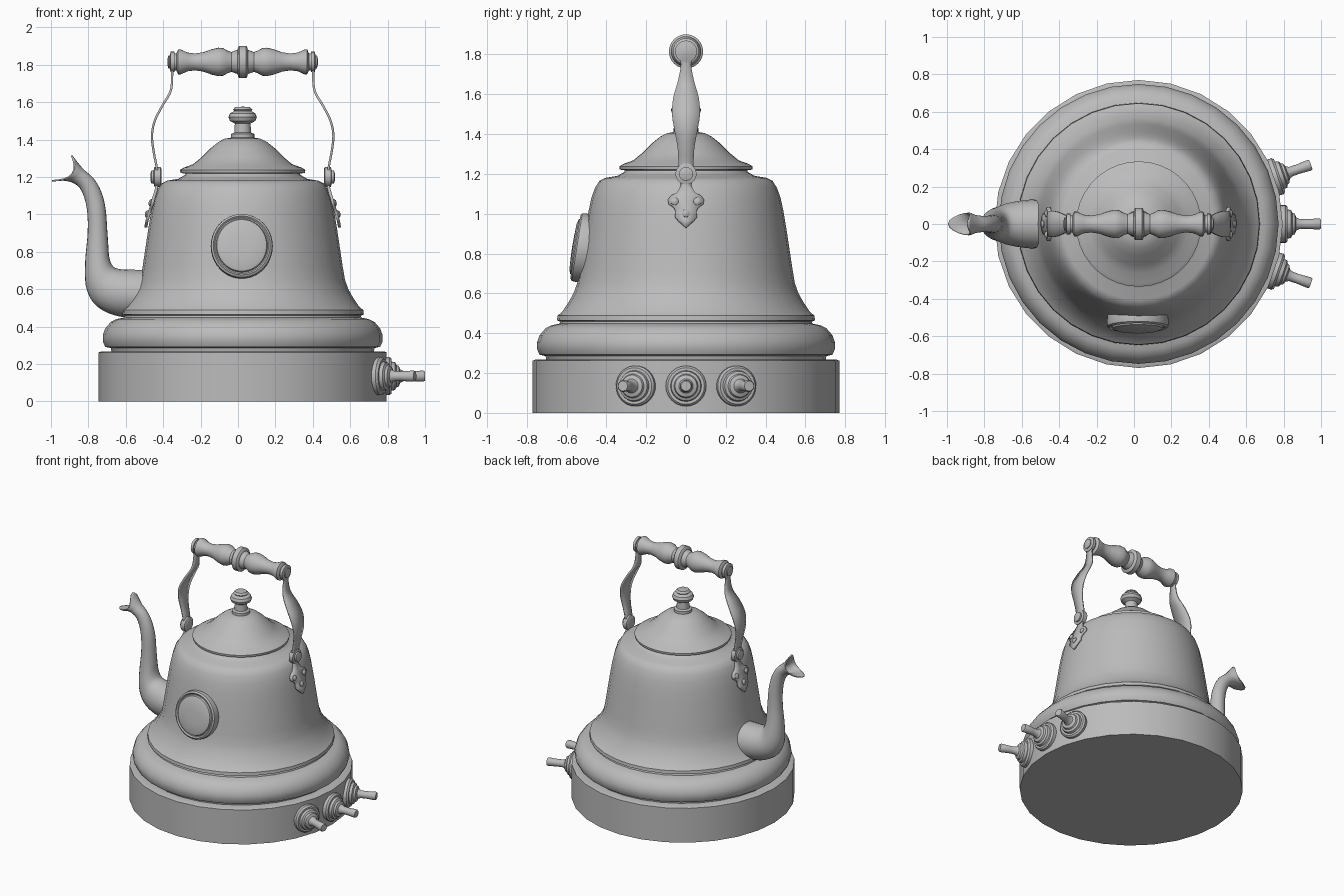
import bpy, bmesh, math
from mathutils import Matrix, Vector

CX = 0.025  # kettle axis
mat = bpy.data.materials.new("plain_grey")
mat.diffuse_color = (0.5, 0.5, 0.5, 1)


def finish(name, bm, angle=35, thick=0):
    bmesh.ops.remove_doubles(bm, verts=bm.verts, dist=1e-5)
    bmesh.ops.recalc_face_normals(bm, faces=bm.faces)
    me = bpy.data.meshes.new(name)
    bm.to_mesh(me)
    bm.free()
    ob = bpy.data.objects.new(name, me)
    bpy.context.collection.objects.link(ob)
    me.materials.append(mat)
    if thick:
        m = ob.modifiers.new("thickness", 'SOLIDIFY')
        m.thickness = thick
        m.offset = 0
    bpy.ops.object.select_all(action='DESELECT')
    ob.select_set(True)
    bpy.context.view_layer.objects.active = ob
    bpy.ops.object.shade_smooth_by_angle(angle=math.radians(angle))
    return ob


def skin(bm, rings, closed=True):
    for a, b in zip(rings, rings[1:]):
        n = len(a)
        for i in range(n if closed else n - 1):
            j = (i + 1) % n
            bm.faces.new((a[i], a[j], b[j], b[i]))


def lathe(name, profile, origin=(CX, 0, 0), axis=(0, 0, 1), segs=32, scale=(1, 1, 1)):
    """Revolve (radius, height) points round an axis; both ends are capped."""
    rot = Vector((0, 0, 1)).rotation_difference(Vector(axis)).to_matrix().to_4x4()
    mx = Matrix.Translation(origin) @ rot @ Matrix.Diagonal((*scale, 1))
    bm = bmesh.new()
    rings = []
    for r, h in profile:
        r = max(r, 0.001)
        rings.append([bm.verts.new(mx @ Vector((r * math.cos(2 * math.pi * i / segs),
                                               r * math.sin(2 * math.pi * i / segs), h)))
                      for i in range(segs)])
    skin(bm, rings)
    bm.faces.new(rings[0])
    bm.faces.new(rings[-1])
    return finish(name, bm)


def smooth_rows(rows, steps=5):
    """Catmull-Rom interpolation of tuples."""
    p = [rows[0]] + list(rows) + [rows[-1]]
    out = []
    for k in range(len(rows) - 1):
        for s in range(steps):
            t = s / steps
            out.append(tuple(0.5 * (2 * b + (c - a) * t + (2 * a - 5 * b + 4 * c - d) * t * t
                                    + (3 * b - a - 3 * c + d) * t ** 3)
                             for a, b, c, d in zip(*p[k:k + 4])))
    return out + [tuple(rows[-1])]


def strip(name, rows, side, thick):
    """Metal strip from rows of (x from axis, z, half width)."""
    bm = bmesh.new()
    rings = [[bm.verts.new((CX + side * x, w * t, z)) for t in (-1, 0, 1)] for x, z, w in rows]
    skin(bm, rings, closed=False)
    return finish(name, bm, thick=thick)


# base drum
lathe("base", [(0.77, 0), (0.77, 0.262), (0.755, 0.268), (0.70, 0.268)], segs=28)

# bell-shaped body
lathe("body", [(0.70, 0.26), (0.705, 0.285), (0.735, 0.292), (0.748, 0.32), (0.748, 0.355),
               (0.735, 0.39), (0.705, 0.425), (0.675, 0.44), (0.635, 0.448), (0.632, 0.458),
               (0.648, 0.465), (0.645, 0.488), (0.62, 0.51), (0.59, 0.555), (0.565, 0.60),
               (0.547, 0.65), (0.535, 0.72), (0.52, 0.82), (0.505, 0.92), (0.49, 1.01),
               (0.475, 1.08), (0.457, 1.13), (0.435, 1.165), (0.405, 1.18), (0.345, 1.19),
               (0.31, 1.21), (0.30, 1.225)], segs=32)

# lid and its knob
lathe("lid", [(0.31, 1.218), (0.333, 1.222), (0.335, 1.238), (0.315, 1.25), (0.265, 1.268),
              (0.22, 1.305), (0.17, 1.355), (0.13, 1.387), (0.095, 1.405), (0.05, 1.412),
              (0, 1.413)], segs=36)
lathe("lid_knob", [(0.062, 1.405), (0.062, 1.43), (0.045, 1.437), (0.042, 1.485), (0.068, 1.50),
                   (0.076, 1.52), (0.068, 1.54), (0.045, 1.552), (0.052, 1.56), (0.04, 1.573),
                   (0, 1.576)], segs=24)

# turned handle grip, mirrored profile along x
half = [(0.086, 0.018), (0.08, 0.024), (0.064, 0.028), (0.06, 0.042), (0.053, 0.06),
        (0.06, 0.08), (0.074, 0.105), (0.076, 0.13), (0.068, 0.165), (0.052, 0.21),
        (0.045, 0.255), (0.05, 0.295), (0.066, 0.33), (0.066, 0.345), (0.045, 0.355), (0.045, 0.37)]
lathe("handle_grip", [(r, -h) for r, h in reversed(half)] + half,
      (CX, 0, 1.815), (1, 0, 0), 24)

# handle straps, pivots and riveted plates on both sides
strap = smooth_rows([(0.378, 1.85, 0.025), (0.38, 1.81, 0.038), (0.377, 1.75, 0.026),
                     (0.385, 1.66, 0.042), (0.43, 1.58, 0.064), (0.47, 1.50, 0.07),
                     (0.485, 1.42, 0.058), (0.475, 1.33, 0.042), (0.46, 1.25, 0.038),
                     (0.46, 1.18, 0.035)])
plate = [(0.457, 1.215, 0.03), (0.46, 1.14, 0.026), (0.47, 1.105, 0.045), (0.475, 1.09, 0.075),
         (0.48, 1.07, 0.09), (0.485, 1.05, 0.088), (0.492, 1.03, 0.06), (0.499, 1.01, 0.052),
         (0.505, 0.985, 0.056), (0.512, 0.965, 0.04), (0.518, 0.93, 0.002)]
for side, label in ((-1, "left"), (1, "right")):
    strip(label + "_handle_strap", strap, side, 0.012)
    strip(label + "_hinge_plate", plate, side, 0.016)
    ax = (side, 0, 0)
    lathe(label + "_grip_bolt", [(0.055, 0.365), (0.055, 0.385), (0.035, 0.39),
                                 (0.035, 0.397), (0.015, 0.402)], (CX, 0, 1.815), ax, 20)
    lathe(label + "_pivot", [(0.045, 0.435), (0.053, 0.44), (0.053, 0.472), (0.035, 0.476),
                             (0.035, 0.488), (0.015, 0.494)], (CX, 0, 1.2), ax, 20)
    for k, (x, y, z) in enumerate(((0.482, -0.057, 1.06), (0.482, 0.057, 1.06), (0.502, 0, 1.0))):
        lathe(f"{label}_rivet_{k}", [(0.02, 0), (0.02, 0.012), (0.012, 0.019), (0, 0.021)],
              (CX + side * x, y, z), (side, 0, 0.25), 12)

# curved spout: rows of lower/outer x z, upper/inner x z, half width
spout = smooth_rows([(-0.42, 0.445, -0.42, 0.70, 0.13), (-0.58, 0.45, -0.56, 0.70, 0.125),
                     (-0.69, 0.475, -0.64, 0.705, 0.11), (-0.77, 0.53, -0.675, 0.725, 0.09),
                     (-0.81, 0.62, -0.692, 0.77, 0.075), (-0.813, 0.75, -0.697, 0.83, 0.06),
                     (-0.80, 0.90, -0.702, 0.90, 0.05), (-0.803, 1.02, -0.712, 1.03, 0.045),
                     (-0.825, 1.11, -0.735, 1.12, 0.04), (-0.86, 1.16, -0.775, 1.19, 0.04),
                     (-0.92, 1.183, -0.835, 1.245, 0.05), (-0.995, 1.18, -0.89, 1.315, 0.06)], 4)
bm = bmesh.new()
rings = []
for k, (ox, oz, ix, iz, w) in enumerate(spout):
    back = max(0, 1 - (len(spout) - 1 - k) / 5) * 0.055  # scooped mouth
    ring = []
    for i in range(20):
        a = 2 * math.pi * i / 20
        c, s = math.cos(a), math.sin(a)
        ring.append(bm.verts.new(((ox + ix) / 2 + (ix - ox) / 2 * c + back * s * s, w * s,
                                  (oz + iz) / 2 + (iz - oz) / 2 * c - 0.6 * back * s * s)))
    rings.append(ring)
skin(bm, rings)
finish("spout", bm, 50, 0.008)

# oval medallion on the front
lathe("front_medallion", [(0.16, -0.05), (0.166, 0.01), (0.163, 0.03), (0.152, 0.038),
                          (0.144, 0.03), (0.138, 0.03), (0.133, 0.042), (0.11, 0.05),
                          (0.05, 0.053), (0, 0.054)],
      (0.02, -0.518, 0.828), (0, -1, 0.16), 40, (1, 1.05, 1))

# three radial control knobs with stems
for k, deg in enumerate((-19, 0, 19)):
    a = math.radians(deg)
    lathe(f"control_knob_{k}", [(0.10, 0.73), (0.102, 0.785), (0.092, 0.797), (0.078, 0.797),
                                (0.074, 0.815), (0.06, 0.822), (0.055, 0.835), (0.036, 0.842),
                                (0.027, 0.86), (0.026, 0.90), (0.03, 0.965), (0.025, 0.974)],
          (CX, 0, 0.135), (math.cos(a), math.sin(a), 0), 24)
